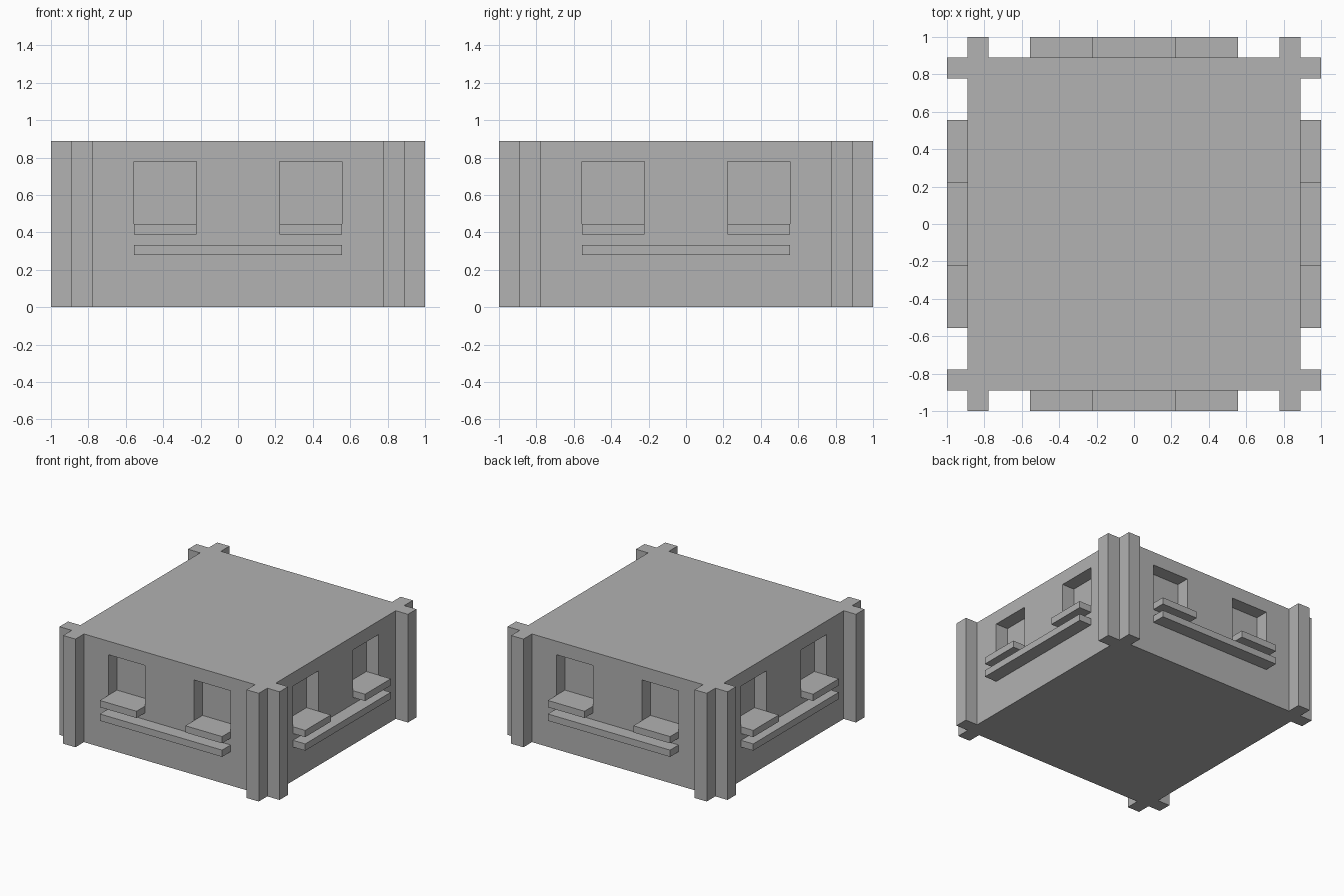
import bpy
import bmesh
from math import pi
from mathutils import Matrix, Vector

default = bpy.data.objects.get("Cube")
if default:
    bpy.data.objects.remove(default, do_unlink=True)

U = 1 / 9           # module: wall projections and recesses are one unit deep
WALL = 8 * U        # distance of each wall face from the centre, and the height

grey = bpy.data.materials.new("plain_grey")
grey.use_nodes = True
grey.diffuse_color = (0.445, 0.445, 0.445, 1)
grey.node_tree.nodes["Principled BSDF"].inputs["Base Color"].default_value = grey.diffuse_color


def add_box(bm, low, high, turn=0):
    """Add a box between two corners given in units, turned about z."""
    low, high = Vector(low) * U, Vector(high) * U
    matrix = (Matrix.Rotation(turn, 4, 'Z')
              @ Matrix.Translation((low + high) / 2)
              @ Matrix.Diagonal((*(high - low), 1)))
    bmesh.ops.create_cube(bm, size=1, matrix=matrix)


def finish(name, bm):
    mesh = bpy.data.meshes.new(name)
    bm.to_mesh(mesh)
    bm.free()
    mesh.materials.append(grey)
    obj = bpy.data.objects.new(name, mesh)
    bpy.context.collection.objects.link(obj)
    return obj


# Main block
bm = bmesh.new()
add_box(bm, (-8, -8, 0), (8, 8, 8))
body = finish("body", bm)

# Window recesses: two in each wall
bm = bmesh.new()
for side in range(4):
    for x in (-5, 2):
        add_box(bm, (x, -9, 4), (x + 3, -7, 7), side * pi / 2)
cutter = finish("window_cutter", bm)
cutter.hide_render = True
cut = body.modifiers.new("windows", 'BOOLEAN')
cut.operation = 'DIFFERENCE'
cut.solver = 'EXACT'
cut.object = cutter
bpy.context.view_layer.update()
body.data = bpy.data.meshes.new_from_object(
    body.evaluated_get(bpy.context.evaluated_depsgraph_get()))
body.modifiers.clear()
bpy.data.objects.remove(cutter, do_unlink=True)

# Window sills, long ledges and corner ribs on each wall
for side, label in enumerate(("front", "left", "back", "right")):
    turn = side * pi / 2
    sills, ledge, ribs = bmesh.new(), bmesh.new(), bmesh.new()
    for x in (-5, 2):
        add_box(sills, (x, -9, 3.5), (x + 3, -8, 4), turn)
    add_box(ledge, (-5, -9, 2.5), (5, -8, 3), turn)
    for x in (-8, 7):
        add_box(ribs, (x, -9, 0), (x + 1, -8, 8), turn)
    finish(label + "_window_sills", sills)
    finish(label + "_ledge", ledge)
    finish(label + "_corner_ribs", ribs)
